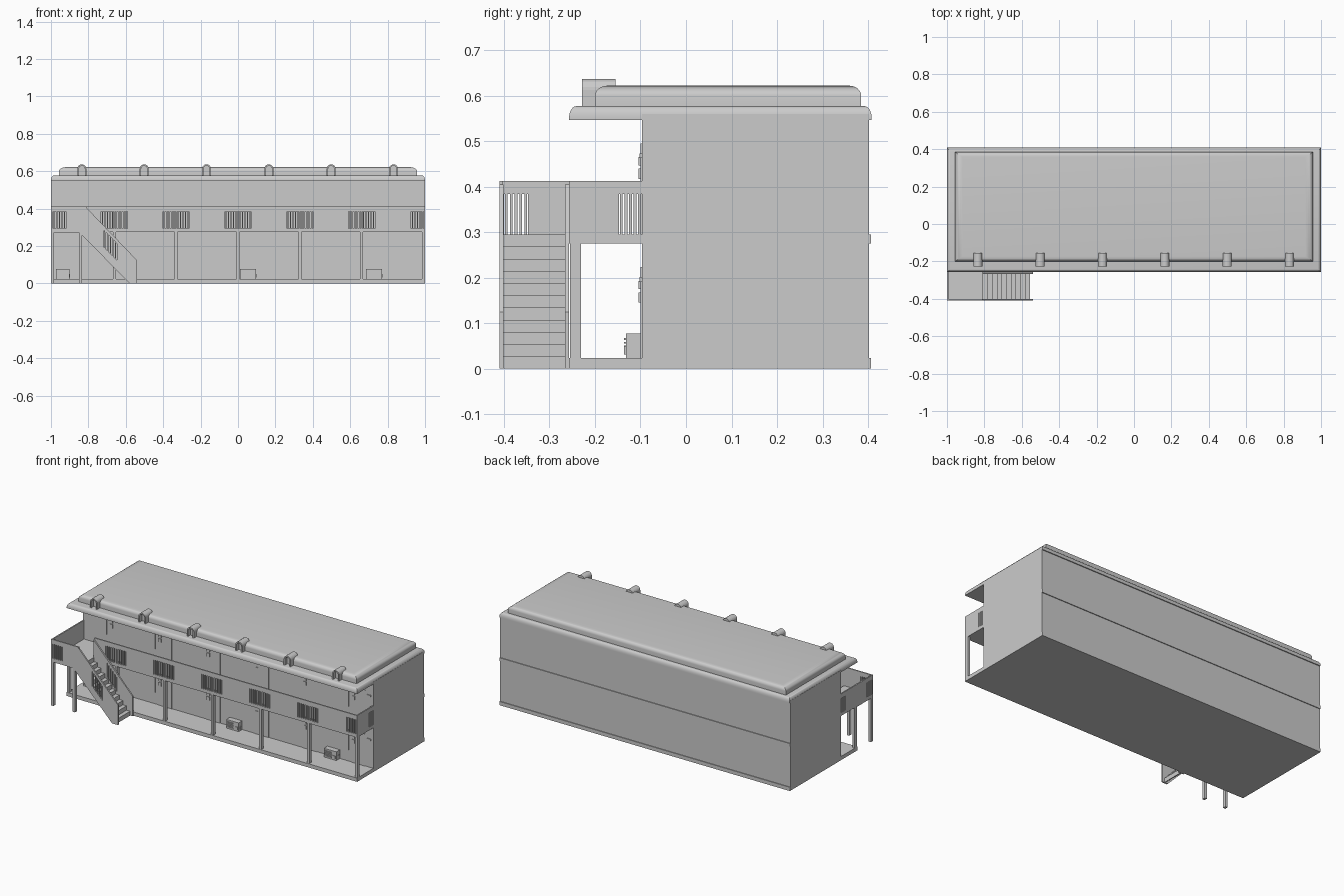
import bpy, bmesh, math

old = bpy.data.objects.get("Cube")
if old:
    bpy.data.objects.remove(old, do_unlink=True)

grey = bpy.data.materials.new("plain grey")
grey.use_nodes = True
grey.diffuse_color = (0.6, 0.6, 0.6, 1)
grey.node_tree.nodes["Principled BSDF"].inputs["Base Color"].default_value = (0.6, 0.6, 0.6, 1)


def finish(name, bm, smooth=False):
    bmesh.ops.recalc_face_normals(bm, faces=bm.faces)
    mesh = bpy.data.meshes.new(name)
    bm.to_mesh(mesh)
    bm.free()
    mesh.materials.append(grey)
    ob = bpy.data.objects.new(name, mesh)
    bpy.context.collection.objects.link(ob)
    if smooth:
        bpy.ops.object.select_all(action='DESELECT')
        ob.select_set(True)
        bpy.context.view_layer.objects.active = ob
        bpy.ops.object.shade_smooth_by_angle(angle=math.radians(35))
    return ob


def prism(bm, front, offset):
    """Solid between a polygon and its copy moved by offset."""
    a = [bm.verts.new(p) for p in front]
    b = [bm.verts.new([c + d for c, d in zip(p, offset)]) for p in front]
    bm.faces.new(a)
    bm.faces.new(b[::-1])
    for i in range(len(a)):
        j = (i + 1) % len(a)
        bm.faces.new((a[i], b[i], b[j], a[j]))


def boxes(name, items):
    """One object from (x0, x1, y0, y1, z0, z1) boxes."""
    bm = bmesh.new()
    for x0, x1, y0, y1, z0, z1 in items:
        prism(bm, [(x0, y0, z0), (x1, y0, z0), (x1, y0, z1), (x0, y0, z1)], (0, y1 - y0, 0))
    return finish(name, bm)


def rounded_slab(name, x0, x1, y0, y1, z0, z1, wall, inset_x, inset_y):
    """Slab with a short upright side and a quarter-round top edge."""
    bm = bmesh.new()
    steps = 6
    rings = [(0, 0, z0)]
    for i in range(steps + 1):
        a = math.pi / 2 * i / steps
        k = 1 - math.cos(a)
        rings.append((inset_x * k, inset_y * k, z0 + wall + (z1 - z0 - wall) * math.sin(a)))
    loops = [[bm.verts.new(p) for p in ((x0 + u, y0 + v, z), (x1 - u, y0 + v, z),
                                        (x1 - u, y1 - v, z), (x0 + u, y1 - v, z))]
             for u, v, z in rings]
    bm.faces.new(loops[0][::-1])
    bm.faces.new(loops[-1])
    for lo, hi in zip(loops, loops[1:]):
        for i in range(4):
            j = (i + 1) % 4
            bm.faces.new((lo[i], lo[j], hi[j], hi[i]))
    return finish(name, bm, True)


FLOOR, RAIL = 0.295, 0.412
WALL_Y, EDGE_Y, OUT_Y = -0.097, -0.257, -0.41
UNIT = 1 / 3

# Main block, slabs and roof
boxes("main_block", [(-1, 1, WALL_Y, 0.402, 0, 0.56)])
boxes("ground_slab", [(-1, 1, EDGE_Y, 0.407, 0, 0.023)])
boxes("walkway_slab", [(-1, 1, EDGE_Y, 0.407, 0.275, FLOOR)])
rounded_slab("roof_eave", -1, 1, EDGE_Y, 0.408, 0.547, 0.577, 0.004, 0.016, 0.016)
rounded_slab("roof_top", -0.957, 0.957, -0.2, 0.385, 0.57, 0.622, 0.03, 0.04, 0.027)

# Arched roof vents
for n in range(6):
    cx, r, t = -0.835 + n * UNIT, 0.024, 0.008
    bm = bmesh.new()

    def arch(rad):
        pts = [(cx + rad, 0.572)]
        pts += [(cx + rad * math.cos(math.pi * i / 12), 0.613 + rad * math.sin(math.pi * i / 12))
                for i in range(13)]
        return pts + [(cx - rad, 0.572)]

    outer, inner = arch(r), arch(r - t)
    for i in range(len(outer) - 1):
        quad = [outer[i], outer[i + 1], inner[i + 1], inner[i]]
        prism(bm, [(x, -0.228, z) for x, z in quad], (0, 0.073, 0))
    prism(bm, [(x, -0.205, z) for x, z in inner], (0, 0.05, 0))
    bmesh.ops.remove_doubles(bm, verts=bm.verts, dist=0.0001)
    finish("roof_vent", bm, True)

# Posts under the walkway and the landing
post_x = [-0.992 + n * 1.984 / 6 for n in range(7)]
boxes("walkway_posts", [(x - 0.008, x + 0.008, -0.255, -0.231, 0.02, 0.28) for x in post_x])
boxes("landing_posts", [(x - 0.008, x + 0.008, OUT_Y, -0.39, 0, 0.28) for x in (-0.992, -0.843)])


# Railings: a top rail, solid panels and groups of balusters
def railing(name, axis, start, end, fixed, gaps):
    t = 0.008
    spans = [(start, end, 0.384, RAIL)]
    at = start
    for g0, g1 in gaps:
        if g0 > at:
            spans.append((at, g0, FLOOR, RAIL))
        for i in range(5):
            c = g0 + (g1 - g0) * (i + 0.5) / 5
            spans.append((c - 0.003, c + 0.003, FLOOR, 0.39))
        at = g1
    if end > at:
        spans.append((at, end, FLOOR, RAIL))
    if axis == "x":
        boxes(name, [(a, b, fixed, fixed + t, lo, hi) for a, b, lo, hi in spans])
    else:
        boxes(name, [(fixed, fixed + t, a, b, lo, hi) for a, b, lo, hi in spans])


front_gaps = []
for x in post_x[1:-1]:
    front_gaps += [(x - 0.07, x - 0.004), (x + 0.004, x + 0.07)]
front_gaps.append((0.926, 0.992))
railing("walkway_railing", "x", -0.81, 1, EDGE_Y, front_gaps)
for x in (-1, 0.992):
    railing("end_railing", "y", EDGE_Y, WALL_Y, x, [(-0.147, WALL_Y)])
railing("landing_front_railing", "x", -1, -0.81, OUT_Y, [(-0.99, -0.92)])
railing("landing_side_railing", "y", OUT_Y, EDGE_Y, -1, [(-0.4, -0.347)])
boxes("landing", [(-1, -0.81, OUT_Y, EDGE_Y, 0.272, FLOOR)])

# Stair treads with risers
rise, run = FLOOR / 11, 0.25 / 10
steps = []
for n in range(10):
    x, z = -0.81 + n * run, FLOOR - (n + 1) * rise
    steps.append((x, x + run, -0.402, -0.265, z - 0.006, z))
    steps.append((x, x + 0.004, -0.402, -0.265, z, z + rise))
steps.append((-0.56, -0.556, -0.402, -0.265, 0, rise))
boxes("stair_steps", steps)


# Sloped stair sides with a barred opening
def top(x):
    return 0.405 - (x + 0.81) * 1.04


def low(x):
    return max(0, 0.265 - (x + 0.84) * 1.02)


for y in (OUT_Y, -0.266):
    bm = bmesh.new()
    g0, g1 = -0.717, -0.647

    def sheet(outline, thick=0.009):
        prism(bm, [(x, y, z) for x, z in outline], (0, thick, 0))

    sheet([(-0.84, low(-0.84)), (g0, low(g0)), (g0, top(g0)), (-0.81, top(-0.81)), (-0.81, FLOOR), (-0.84, FLOOR)])
    sheet([(g0, low(g0)), (g1, low(g1)), (g1, low(g1) + 0.055), (g0, low(g0) + 0.055)])
    sheet([(g0, top(g0) - 0.022), (g1, top(g1) - 0.022), (g1, top(g1)), (g0, top(g0))])
    sheet([(g1, low(g1)), (-0.58, 0), (-0.54, 0), (-0.54, top(-0.54)), (g1, top(g1))])
    for i in range(5):
        x = g0 + (g1 - g0) * (i + 0.5) / 5
        sheet([(x - 0.003, low(x) + 0.04), (x + 0.003, low(x) + 0.04),
               (x + 0.003, top(x) - 0.01), (x - 0.003, top(x) - 0.01)], 0.006)
    finish("stair_side", bm)

# Doors, windows and door fittings on both floors
doors, windows, handles, signs = [], [], [], []
for base in (0.023, FLOOR):
    for n in range(6):
        x = -0.815 + n * UNIT
        doors.append((x, x + 0.095, WALL_Y - 0.003, WALL_Y, base, base + 0.2))
        windows.append((x - 0.15, x - 0.02, WALL_Y - 0.002, WALL_Y, base + 0.07, base + 0.2))
        for lo, hi in ((0.122, 0.145), (0.152, 0.17)):
            handles.append((x + 0.005, x + 0.024, WALL_Y - 0.007, WALL_Y, base + lo, base + hi))
        signs.append((x + 0.105, x + 0.133, WALL_Y - 0.005, WALL_Y, base + 0.168, base + 0.178))
boxes("doors", doors)
boxes("windows", windows)
boxes("door_handles", handles)
boxes("door_signs", signs)

# Air conditioners with grille bars and a control plate
for x in (-0.972, 0.012, 0.684):
    w = 0.072 if x < 0 else 0.085
    boxes("air_conditioner", [(x, x + w, -0.132, WALL_Y, 0.023, 0.077)])
    parts = [(x + 0.006, x + w * 0.6, -0.136, -0.131, z, z + 0.004)
             for z in (0.031, 0.039, 0.047, 0.055, 0.063)]
    parts.append((x + w * 0.7, x + w - 0.006, -0.136, -0.131, 0.031, 0.05))
    parts.append((x + w, x + w + 0.003, -0.117, -0.106, 0.031, 0.05))
    boxes("air_conditioner_grille", parts)
